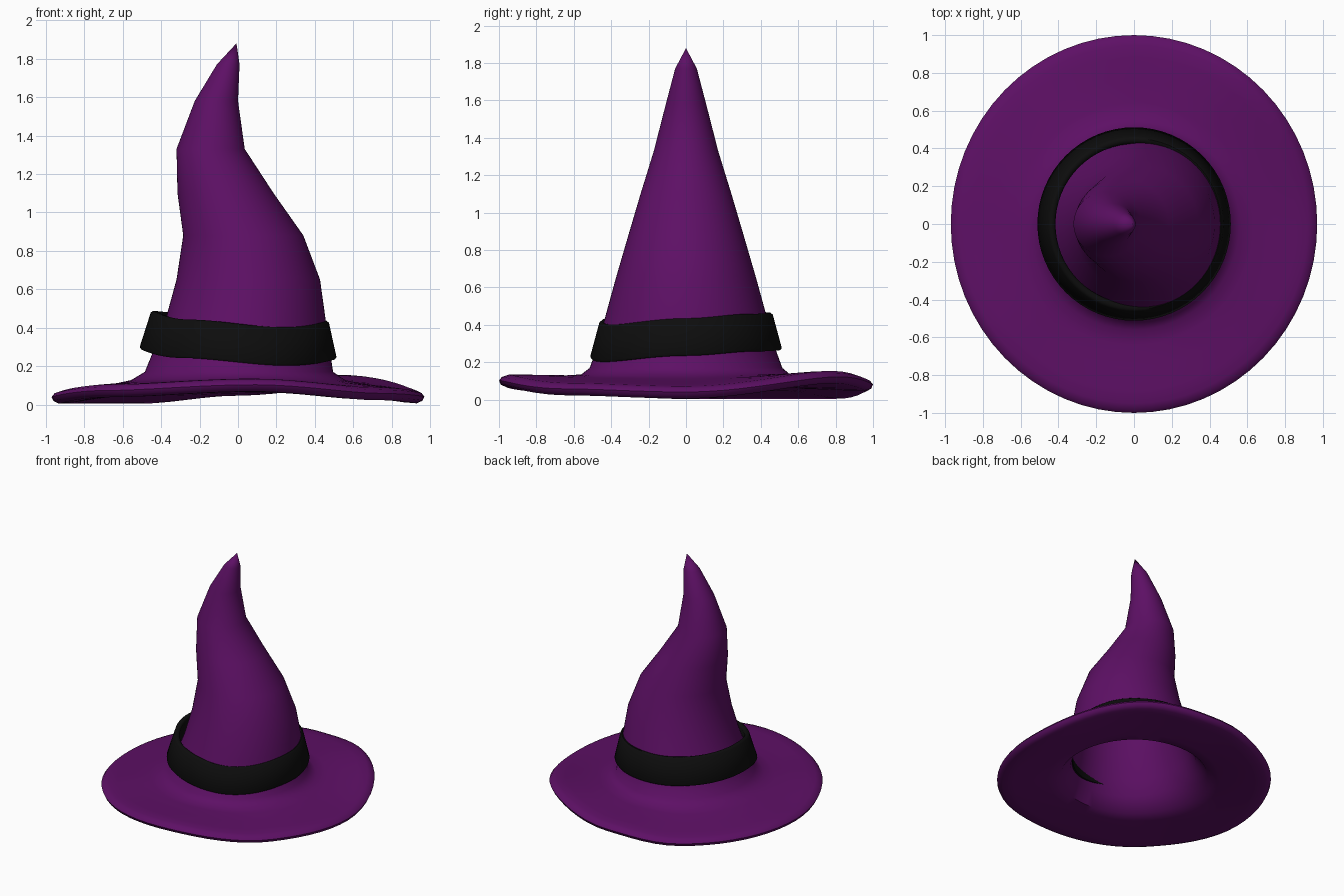
import bpy, math

if "Cube" in bpy.data.objects:
    bpy.data.objects.remove(bpy.data.objects["Cube"])

SEG = 64
TH = [2 * math.pi * i / SEG for i in range(SEG)]


def wave(table, a):
    """Smooth periodic interpolation of (degrees, value) pairs."""
    d = math.degrees(a) % 360
    pts = table + [(table[0][0] + 360, table[0][1])]
    for (a0, v0), (a1, v1) in zip(pts, pts[1:]):
        if a0 <= d <= a1:
            t = (d - a0) / (a1 - a0)
            return v0 + (v1 - v0) * t * t * (3 - 2 * t)


def loft(name, rings, color, caps=None, closed=False):
    """Skin a list of rings; caps = (start point, end point)."""
    verts = [v for r in rings for v in r]
    n = len(rings)
    faces = []
    for k in range(n if closed else n - 1):
        p, q = k * SEG, (k + 1) % n * SEG
        for i in range(SEG):
            j = (i + 1) % SEG
            faces.append((p + i, q + i, q + j, p + j))
    if caps:
        s = len(verts)
        verts += caps
        b = (n - 1) * SEG
        for i in range(SEG):
            j = (i + 1) % SEG
            faces.append((s, i, j))
            faces.append((s + 1, b + j, b + i))
    me = bpy.data.meshes.new(name)
    me.from_pydata(verts, [], faces)
    ob = bpy.data.objects.new(name, me)
    bpy.context.collection.objects.link(ob)
    mat = bpy.data.materials.new(name + "_color")
    mat.diffuse_color = color
    mat.use_nodes = True
    mat.node_tree.nodes["Principled BSDF"].inputs["Base Color"].default_value = mat.diffuse_color
    me.materials.append(mat)
    bpy.ops.object.select_all(action='DESELECT')
    ob.select_set(True)
    bpy.context.view_layer.objects.active = ob
    bpy.ops.object.shade_smooth_by_angle(angle=math.radians(50))
    return ob


# Crown sections: height, left x, right x, half depth
crown = [(1.77, -.11, .008, .058), (1.58, -.225, .0, .108),
         (1.33, -.32, .035, .172), (1.10, -.315, .185, .243),
         (.88, -.285, .34, .308), (.65, -.32, .427, .375),
         (.45, -.375, .455, .43), (.28, -.44, .478, .475),
         (.17, -.485, .495, .515)]
# Height of the wavy brim edge around the hat
edge = [(0, .038), (55, .12), (90, .078), (122, .037), (180, .036),
        (225, .07), (275, .10), (320, .055)]


def crown_ring(z, xl, xr, hy, inset=0):
    c, h = (xl + xr) / 2, (xr - xl) / 2
    return [(c + (h - inset) * math.cos(a), (hy - inset) * math.sin(a), z) for a in TH]


def brim_ring(r, off):
    t = min(1, max(0, (r - .5) / .44))
    ring = []
    for a in TH:
        z = .098 * (1 - t) + wave(edge, a) * t + off
        ring.append((r * math.cos(a) * (1 - .03 * t), r * math.sin(a), z))
    return ring


# Hat shell: outer crown, brim top, rounded rim, brim underside, inner crown
rings = [crown_ring(*s) for s in crown]
rings += [brim_ring(r, o) for r, o in [
    (.56, .037), (.64, .032), (.76, .033), (.88, .035), (.95, .034),
    (.985, .022), (1.0, .003), (.99, -.018), (.96, -.032),
    (.88, -.034), (.76, -.034), (.62, -.034), (.53, -.025)]]
rings += [crown_ring(*s, inset=.05) for s in reversed(crown[1:])]
loft("hat", rings, (.11, .005, .13, 1),
     caps=[(-.008, 0, 1.88), (-.1, 0, 1.68)])

# Tilted flaring hat band
low = [(0, .235), (45, .258), (90, .265), (180, .288), (235, .242), (300, .202)]


def band_ring(r, h):
    return [(.01 * h / .2 + r * math.cos(a), r * math.sin(a), wave(low, a) + h) for a in TH]


loft("hat_band", [band_ring(r, h) for r, h in [
    (.44, 0), (.425, .185), (.435, .197), (.452, .2), (.464, .19),
    (.512, .012), (.505, 0)]], (.004, .004, .004, 1), closed=True).data.flip_normals()
for o in [bpy.data.objects["hat"], bpy.data.objects["hat_band"]]:
    bpy.context.view_layer.objects.active = o
    bpy.ops.object.mode_set(mode='EDIT')
    bpy.ops.mesh.select_all(action='SELECT')
    bpy.ops.mesh.normals_make_consistent(inside=False)
    bpy.ops.object.mode_set(mode='OBJECT')
